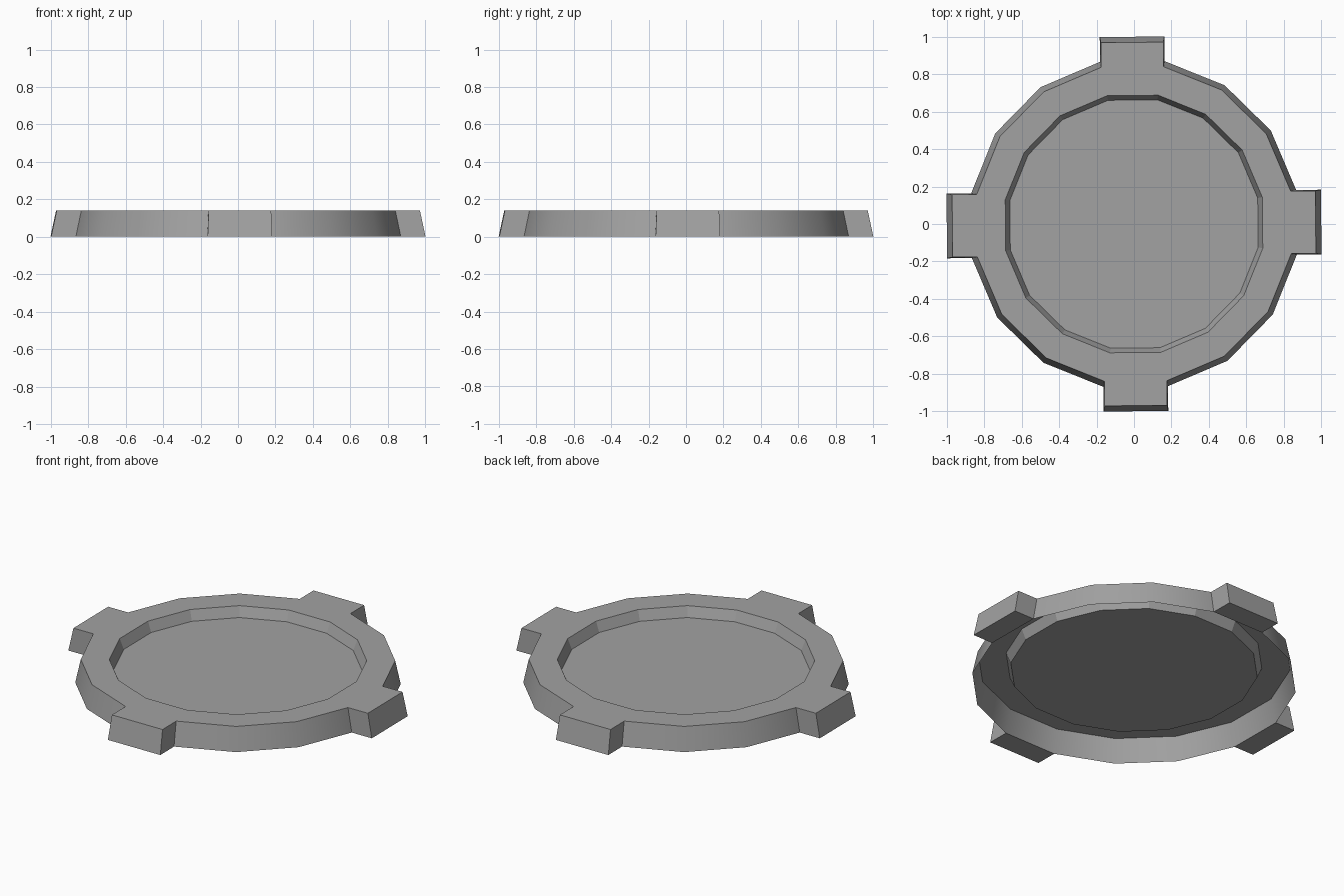
import bpy, bmesh, math

cube = bpy.data.objects.get("Cube")
if cube:
    bpy.data.objects.remove(cube, do_unlink=True)

SIDES = 16
HEIGHT = 0.14
FLOOR_Z = 0.08
STEP = 2 * math.pi / SIDES
TURN = math.radians(0.6)

grey = bpy.data.materials.new("plain_grey")
grey.use_nodes = True
colour = (0.36, 0.36, 0.36, 1)
grey.diffuse_color = colour
grey.node_tree.nodes["Principled BSDF"].inputs["Base Color"].default_value = colour


def finish(name, bm):
    mesh = bpy.data.meshes.new(name)
    bm.to_mesh(mesh)
    bm.free()
    mesh.materials.append(grey)
    obj = bpy.data.objects.new(name, mesh)
    bpy.context.collection.objects.link(obj)
    return obj


# Dish: sloped outer wall, flat rim, inner wall and sunken floor, open below
bm = bmesh.new()
profile = [(0.885, 0), (0.855, HEIGHT), (0.70, HEIGHT), (0.675, FLOOR_Z)]
rings = []
for radius, z in profile:
    angles = [(i - 0.5) * STEP + TURN for i in range(SIDES)]
    rings.append([bm.verts.new((radius * math.cos(a), radius * math.sin(a), z))
                  for a in angles])
for low, high in zip(rings, rings[1:]):
    for i in range(SIDES):
        j = (i + 1) % SIDES
        bm.faces.new((low[i], low[j], high[j], high[i]))
bm.faces.new(rings[-1])
dish = finish("round_dish", bm)

# Smooth outer wall, faceted recess
bpy.ops.object.select_all(action='DESELECT')
dish.select_set(True)
bpy.context.view_layer.objects.active = dish
bpy.ops.object.shade_smooth_by_angle(angle=math.radians(30))
for face in dish.data.polygons:
    face.use_smooth = face.index < SIDES

# Four lugs continuing the outer facets, with sloped ends
half = STEP / 2
for k, name in enumerate(("left_lug", "back_lug", "right_lug", "front_lug")):
    bm = bmesh.new()
    corners = []
    for radius, end, z in ((0.885, 1.0, 0), (0.855, 0.97, HEIGHT)):
        x, y = radius * math.cos(half), radius * math.sin(half)
        corners.append([bm.verts.new((px, py, z)) for px, py in
                        ((x, -y), (end, -y), (end, y), (x, y))])
    base, top = corners
    for i in range(3):
        bm.faces.new((base[i], base[i + 1], top[i + 1], top[i]))
    bm.faces.new(top)
    bm.faces.new(base[::-1])
    lug = finish(name, bm)
    lug.rotation_euler.z = k * math.pi / 2 + TURN
